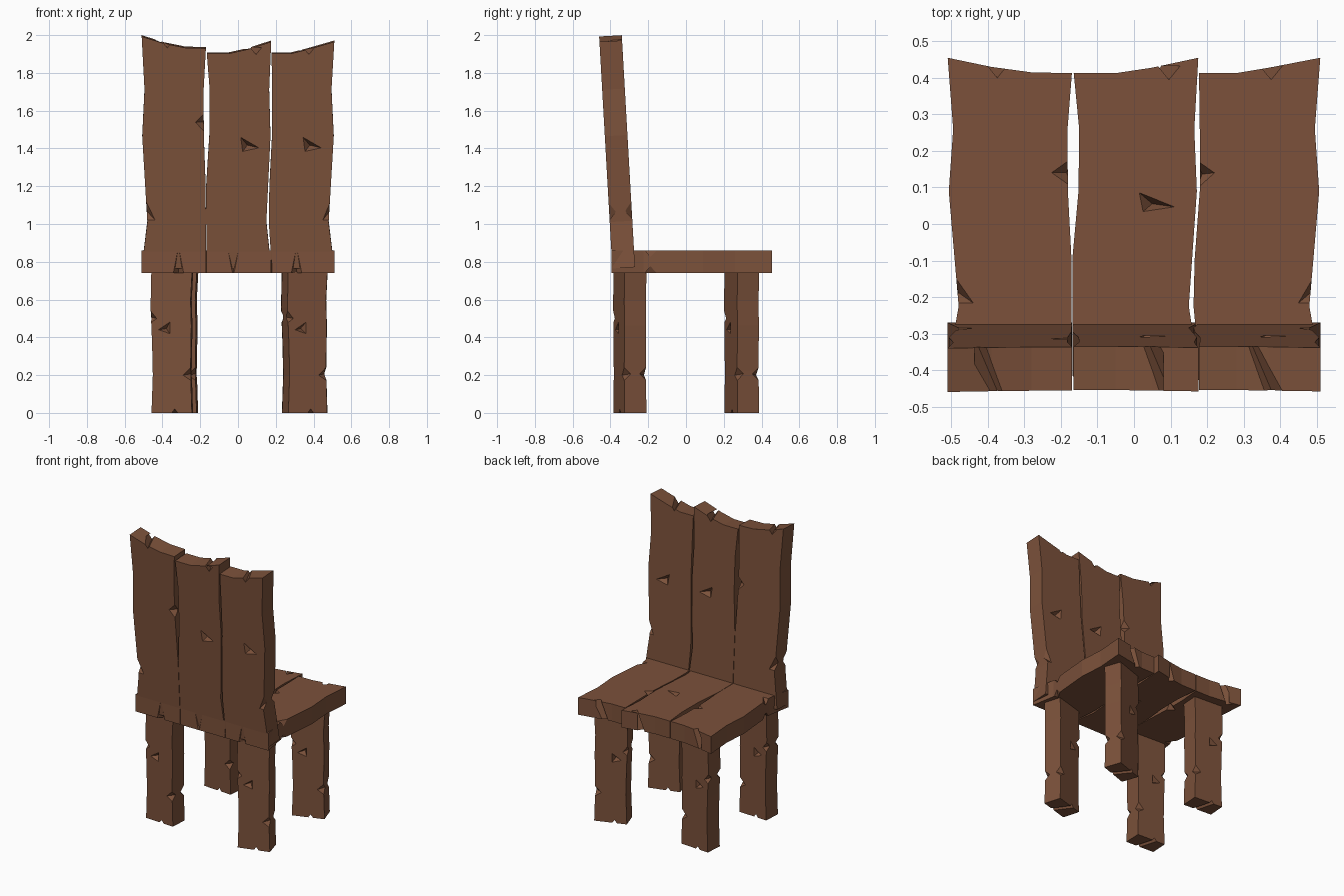
import bpy, bmesh, math
from mathutils import Matrix, Vector

if "Cube" in bpy.data.objects:
    bpy.data.objects.remove(bpy.data.objects["Cube"])

wood = bpy.data.materials.new("brown wood")
wood.diffuse_color = (0.2, 0.083, 0.043, 1)
wood.use_nodes = True
wood.node_tree.nodes["Principled BSDF"].inputs["Base Color"].default_value = wood.diffuse_color
HALF = 0.06  # half thickness of every board


def hull(bm, pts):
    """Add the convex hull of a few points as a closed island."""
    vs = [bm.verts.new(p) for p in pts]
    bmesh.ops.convex_hull(bm, input=vs)


def dent(bm, tri, side):
    """Three-sided chip cut into the upper (1) or lower (-1) face."""
    c = sum((Vector(p) for p in tri), Vector((0, 0))) / 3
    pts = []
    for p in tri:
        q = c + (Vector(p) - c) * 1.3
        pts.append((q.x, q.y, side * (HALF + 0.01)))
    hull(bm, pts + [(c.x, c.y, side * (HALF - 0.035))])


def groove(bm, x_top, x_bot, v, out, r_top=0.03, r_bot=0.03, depth=0.025):
    """V-shaped groove across a board end; out is the direction of the end."""
    pts = []
    for x, w, r in ((x_top, 0.07, r_top), (x_bot, -0.07, r_bot)):
        k = r / 0.03
        pts += [(x - r, v + out * 0.012, w), (x + r, v + out * 0.012, w),
                (x, v - out * depth * k, w)]
    hull(bm, pts)


def board(name, length, left, right, end, matrix, dents=(), grooves=()):
    """Wavy outline (left/right: t,x; end: x,drop) given thickness, then chipped."""
    outline = [(x, t * length) for t, x in right if t < 1]
    outline += [(x, length + d) for x, d in reversed(end)]
    outline += [(x, t * length) for t, x in reversed(left) if t < 1]
    bm = bmesh.new()
    face = bm.faces.new([bm.verts.new((x, v, -HALF)) for x, v in outline])
    up = bmesh.ops.extrude_face_region(bm, geom=[face])
    bmesh.ops.translate(bm, vec=(0, 0, 2 * HALF),
                        verts=[g for g in up["geom"] if isinstance(g, bmesh.types.BMVert)])
    bmesh.ops.recalc_face_normals(bm, faces=bm.faces)
    me = bpy.data.meshes.new(name)
    bm.to_mesh(me)
    bm.free()
    ob = bpy.data.objects.new(name, me)
    bpy.context.collection.objects.link(ob)

    # chips cut with one temporary cutter
    bm = bmesh.new()
    for tri in dents:
        dent(bm, tri, 1)
        dent(bm, tri, -1)
    for g in grooves:
        groove(bm, *g)
    bmesh.ops.recalc_face_normals(bm, faces=bm.faces)
    cm = bpy.data.meshes.new("chip_cutter")
    bm.to_mesh(cm)
    bm.free()
    cutter = bpy.data.objects.new("chip_cutter", cm)
    cutter.hide_render = True
    bpy.context.collection.objects.link(cutter)
    mod = ob.modifiers.new("chips", 'BOOLEAN')
    mod.operation, mod.solver, mod.object = 'DIFFERENCE', 'EXACT', cutter
    deps = bpy.context.evaluated_depsgraph_get()
    cut = bpy.data.meshes.new_from_object(ob.evaluated_get(deps))
    ob.modifiers.clear()
    ob.data = cut
    bpy.data.objects.remove(cutter)
    cut.materials.clear()
    cut.materials.append(wood)
    ob.matrix_world = matrix
    return ob


# plank outlines shared by seat and backrest: left edge, right edge, worn end
PLANKS = {
    "left": ([(0, -.51), (.2, -.48), (.57, -.507), (.77, -.495)],
             [(0, -.17), (.35, -.171), (.57, -.181), (.77, -.182)],
             [(-.51, 0), (-.39, -.025), (-.28, -.04), (-.17, -.042)]),
    "middle": ([(0, -.167), (.35, -.169), (.57, -.152), (.77, -.15)],
               [(0, .176), (.2, .15), (.57, .172), (.77, .165)],
               [(-.165, -.042), (-.05, -.042), (.05, -.027), (.176, 0)]),
    "right": ([(0, .179), (.2, .163), (.35, .166), (.57, .18), (.77, .18)],
              [(0, .51), (.2, .48), (.57, .507), (.77, .495)],
              [(.178, -.042), (.28, -.042), (.37, -.027), (.51, 0)]),
}
# chips: (x, fraction of length)
CHIPS = {
    "left": [[(-.225, .63), (-.165, .68), (-.165, .58)], [(-.5, .31), (-.44, .21), (-.5, .21)]],
    "middle": [[(.015, .565), (.11, .52), (.025, .505)]],
    "right": [[(.345, .565), (.44, .52), (.355, .505)], [(.5, .31), (.45, .21), (.5, .21)]],
}
END_GROOVE = {"left": (-.37, -.43), "middle": (.1, .04), "right": (.38, .32)}
END_DROP = {"left": -.03, "middle": -.035, "right": -.035}
FOOT_GROOVE = {"left": (-.315, -.315, 0, -1, .002, .04),
               "middle": (-.025, -.025, 0, -1, .04, .004),
               "right": (.31, .31, 0, -1, .002, .04)}

SEAT_LEN, BACK_LEN = 0.85, 1.23
tilt = math.atan(0.07 / BACK_LEN)
seat_m = Matrix.Translation((0, -0.395, 0.801))
back_m = Matrix.Translation((0, -0.33, 0.768)) @ Matrix.Rotation(math.pi / 2 + tilt, 4, 'X')

for key, (left, right, end) in PLANKS.items():
    for part, length, m in (("seat", SEAT_LEN, seat_m), ("backrest", BACK_LEN, back_m)):
        chips = [[(x, t * length) for x, t in tri] for tri in CHIPS[key]]
        e, drop = end, END_DROP[key]
        if part == "backrest":  # backrest ends are more worn
            low = 0 if key == "left" else -.028
            e = [(x, d * 1.5 + low) for x, d in end]
            drop = drop * 1.5 + low + .01
        xt, xb = END_GROOVE[key]
        grooves = [(xt, xb, length + drop, 1)]
        if part == "seat":
            grooves.append(FOOT_GROOVE[key])
            if key != "middle":
                chips = chips[:1] + chips[1:] if key == "left" else [
                    [(.17, .49), (.17, .57), (.22, .535)], chips[1]]
        board(f"{part}_plank_{key}", length, left, right, e, m, chips, grooves)

# legs: short boards set upright, each turned a little
LEG_L = [(0, -.107), (.27, -.1), (.5, -.104), (.75, -.112)]
LEG_R = [(0, .107), (.3, .1), (.62, .104), (.8, .1)]
LEG_END = [(-.108, 0), (.108, 0)]
LEG_CHIPS = [[(-.07, .44), (-.01, .48), (-.01, .42)],
             [(.06, .2), (.12, .26), (.12, .16)],
             [(-.12, .55), (-.08, .5), (-.12, .47)]]
for name, x, y, turn in (("front_leg_left", -.348, -.3, -3), ("front_leg_right", .353, -.297, 16),
                         ("back_leg_left", -.322, .3, -4), ("back_leg_right", .353, .295, 19)):
    m = (Matrix.Translation((x, y, 0)) @ Matrix.Rotation(math.radians(turn), 4, 'Z')
         @ Matrix.Rotation(math.pi / 2, 4, 'X'))
    board(name, 0.745, LEG_L, LEG_R, LEG_END, m, LEG_CHIPS,
          [(.02, -.03, 0, -1, .025, .025)])
